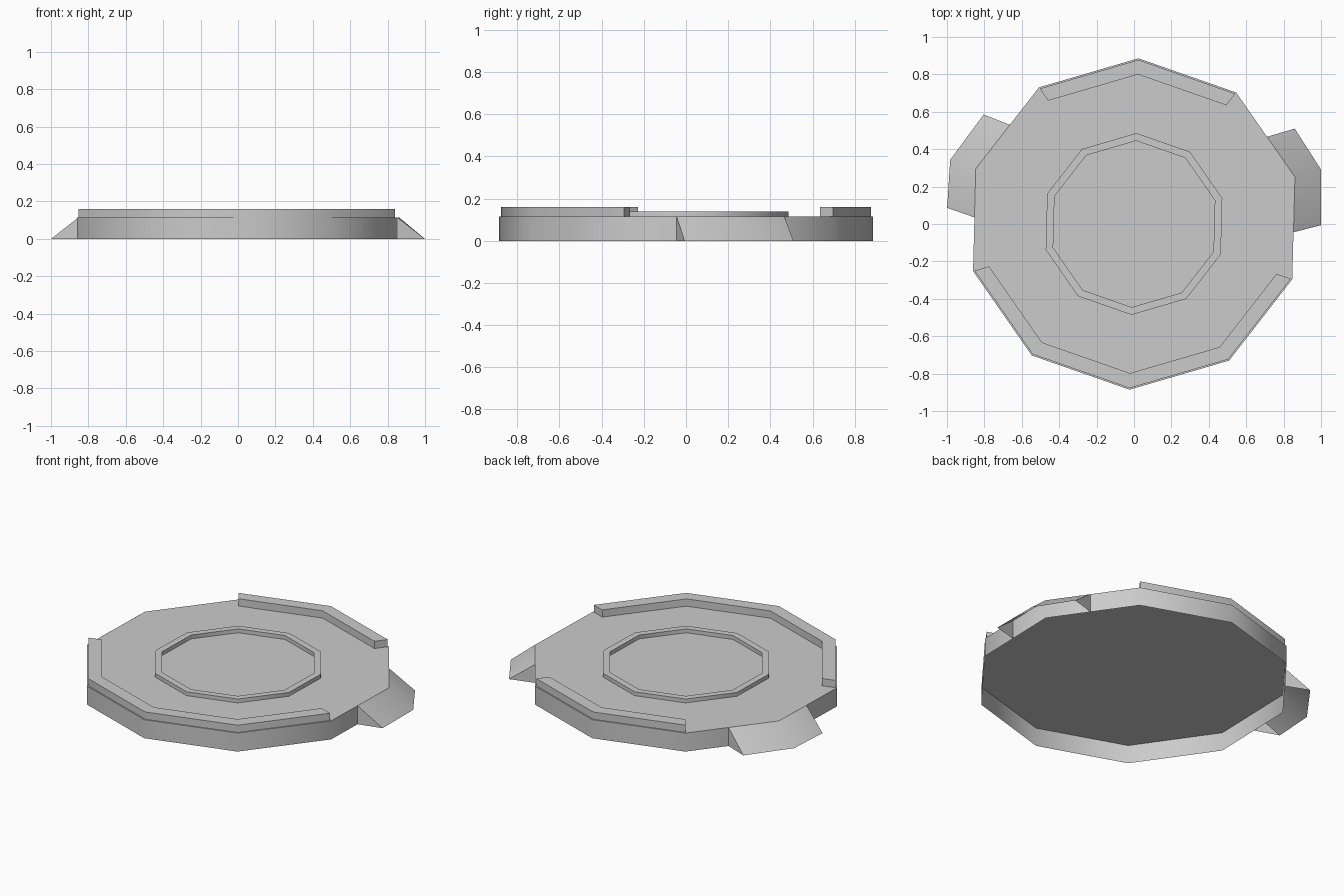
import bpy
import bmesh
from math import cos, sin, radians

cube = bpy.data.objects.get("Cube")
if cube:
    bpy.data.objects.remove(cube, do_unlink=True)

GREY = (0.6, 0.6, 0.6)
mat = bpy.data.materials.new("light_grey")
mat.use_nodes = True
mat.diffuse_color = (*GREY, 1)
mat.node_tree.nodes["Principled BSDF"].inputs["Base Color"].default_value = (*GREY, 1)

STEP = 36           # decagon
START = 16.5        # angle of the first corner
RADIUS = 0.886
WIDTH = 1.013       # the decagon is slightly wider than deep
DECK = 0.115


def polar(r, angle, z):
    a = radians(angle)
    return (r * cos(a) * WIDTH, r * sin(a), z)


def corner(r, k, z):
    return polar(r, START + STEP * k, z)


def finish(name, bm):
    bmesh.ops.recalc_face_normals(bm, faces=bm.faces)
    mesh = bpy.data.meshes.new(name)
    bm.to_mesh(mesh)
    bm.free()
    mesh.materials.append(mat)
    obj = bpy.data.objects.new(name, mesh)
    bpy.context.collection.objects.link(obj)
    bpy.ops.object.select_all(action='DESELECT')
    obj.select_set(True)
    bpy.context.view_layer.objects.active = obj
    bpy.ops.object.shade_smooth_by_angle(angle=radians(40))


def band(name, r_in, r_out, top, first, count):
    """Raised kerb on the deck, swept round the decagon corners."""
    bm = bmesh.new()
    closed = count == 10
    section = ((r_out, DECK), (r_out, top), (r_in, top), (r_in, DECK))
    loops = [[bm.verts.new(corner(r, first + i, z)) for r, z in section]
             for i in range(count if closed else count + 1)]
    for i in range(count):
        a, b = loops[i], loops[(i + 1) % len(loops)]
        for j in range(3):
            bm.faces.new((a[j], b[j], b[j + 1], a[j + 1]))
    if not closed:
        bm.faces.new(loops[0])
        bm.faces.new(loops[-1])
    finish(name, bm)


def ramp(name, middle):
    """Sloped skirt bent round one corner, closed by triangular ends."""
    bm = bmesh.new()
    edge = RADIUS * cos(radians(STEP / 2))
    top = [(edge, -19.5), (RADIUS, 0), (edge, 17.1)]
    toe = [(0.986, -16.9), (1.029, 0), (0.99, 14.5)]
    upper = [bm.verts.new(polar(r, middle + a, DECK)) for r, a in top]
    lower = [bm.verts.new(polar(r, middle + a, 0)) for r, a in toe]
    for i in range(2):
        bm.faces.new((upper[i], lower[i], lower[i + 1], upper[i + 1]))
    for i in (0, 2):
        r, a = top[i]
        foot = bm.verts.new(polar(r, middle + a, 0))
        bm.faces.new((upper[i], lower[i], foot))
    finish(name, bm)


# Ten-sided deck: a top sheet with an outer skirt, open underneath
bm = bmesh.new()
rim = [bm.verts.new(corner(RADIUS, k, DECK)) for k in range(10)]
foot = [bm.verts.new(corner(RADIUS, k, 0)) for k in range(10)]
bm.faces.new(rim)
for k in range(10):
    n = (k + 1) % 10
    bm.faces.new((foot[k], foot[n], rim[n], rim[k]))
finish("deck", bm)

# Raised ring round the centre
band("centre_ring", 0.445, 0.486, 0.139, 0, 10)

# Raised walls on the back and front edges
band("back_rim", 0.8, 0.878, 0.16, 1, 2)
band("front_rim", 0.798, 0.878, 0.16, 5, 4)

# Access ramps on both sides
ramp("left_ramp", START)
ramp("right_ramp", START + 4 * STEP)
